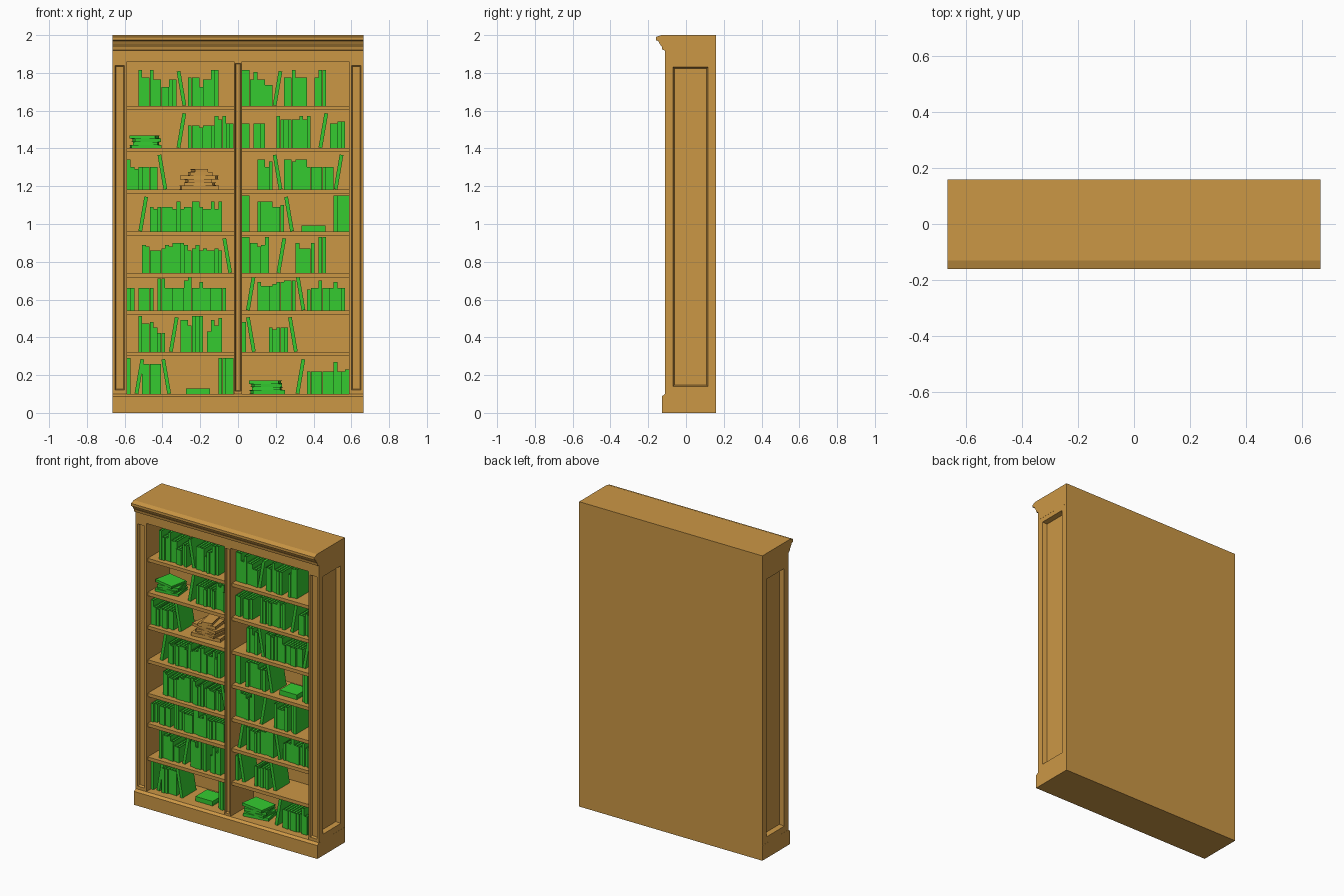
import bpy, bmesh, math, random
from mathutils import Matrix, Vector

random.seed(4)
if "Cube" in bpy.data.objects:
    bpy.data.objects.remove(bpy.data.objects["Cube"])

HALF_W, FRONT, BACK = 0.665, -0.111, 0.158
BAY_W, FLOOR, CEILING = 0.566, 0.1, 1.86
BAYS = {"right": -0.588, "left": 0.022}


def material(name, rgb):
    m = bpy.data.materials.new(name)
    m.use_nodes = True
    m.diffuse_color = (*rgb, 1)
    m.node_tree.nodes["Principled BSDF"].inputs["Base Color"].default_value = (*rgb, 1)
    return m


WOOD = material("oak wood", (0.6, 0.31, 0.06))
GREEN = material("green cover", (0.035, 0.6, 0.03))


def finish(name, bm, mat):
    bmesh.ops.recalc_face_normals(bm, faces=bm.faces)
    mesh = bpy.data.meshes.new(name)
    bm.to_mesh(mesh)
    bm.free()
    mesh.materials.append(mat)
    obj = bpy.data.objects.new(name, mesh)
    bpy.context.collection.objects.link(obj)
    return obj


def add_box(bm, lo, hi, matrix=Matrix()):
    lo, hi = Vector(lo), Vector(hi)
    size = Matrix.Diagonal((hi - lo).to_4d())
    bmesh.ops.create_cube(bm, size=1, matrix=matrix @ Matrix.Translation((lo + hi) / 2) @ size)


def recess(bm, normal, margin, slope, depth, z_low, z_high):
    """Sink a bevelled panel into the face that looks along normal."""
    bm.normal_update()
    face = max(bm.faces, key=lambda f: f.normal.dot(Vector(normal)) * f.calc_area())
    bmesh.ops.inset_individual(bm, faces=[face], thickness=margin)
    for v in face.verts:
        v.co.z = min(max(v.co.z, z_low), z_high)
    bmesh.ops.inset_individual(bm, faces=[face], thickness=slope)
    for v in face.verts:
        v.co -= Vector(normal) * depth


def moulding(name, profile):
    """Extrude a (y, z) profile across the full width."""
    bm = bmesh.new()
    face = bm.faces.new([bm.verts.new((-HALF_W, y, z)) for y, z in profile])
    out = bmesh.ops.extrude_face_region(bm, geom=[face])
    moved = [g for g in out["geom"] if isinstance(g, bmesh.types.BMVert)]
    bmesh.ops.translate(bm, verts=moved, vec=(2 * HALF_W, 0, 0))
    return finish(name, bm, WOOD)


# Plinth and crown
moulding("plinth", [(-0.128, 0), (-0.128, 0.088), (FRONT, FLOOR), (BACK, FLOOR), (BACK, 0)])
moulding("crown", [(BACK, CEILING), (FRONT, CEILING), (FRONT, 1.918), (-0.125, 1.922),
                   (-0.128, 1.938), (-0.138, 1.952), (-0.146, 1.968), (-0.16, 1.973),
                   (-0.16, 1.99), (-0.13, 2), (BACK, 2)])

# Side walls with a panel outside and a flute in front
for name, s in (("left_side", 1), ("right_side", -1)):
    bm = bmesh.new()
    xs = sorted((s * 0.588, s * 0.6645))
    add_box(bm, (xs[0], FRONT, 0.08), (xs[1], BACK, 1.89))
    recess(bm, (s, 0, 0), 0.06, 0.01, 0.03, 0.14, 1.83)
    recess(bm, (0, -1, 0), 0.019, 0.008, 0.015, 0.12, 1.84)
    finish(name, bm, WOOD)

# Centre divider with its flute
bm = bmesh.new()
add_box(bm, (-0.022, FRONT, FLOOR), (0.022, 0.135, CEILING))
recess(bm, (0, -1, 0), 0.01, 0.005, 0.015, 0.115, 1.85)
finish("divider", bm, WOOD)

bm = bmesh.new()
add_box(bm, (-0.6, 0.13, 0.05), (0.6, BACK, 1.9))
finish("back_panel", bm, WOOD)

# Shelves, lowest first
LEVELS = [FLOOR, 0.322, 0.542, 0.74, 0.96, 1.182, 1.402, 1.625]
for i, z in enumerate(LEVELS[1:], 1):
    for side, x in BAYS.items():
        bm = bmesh.new()
        add_box(bm, (x, -0.095, z - 0.022), (x + BAY_W, 0.135, z))
        finish(f"{side}_shelf_{i}", bm, WOOD)


# Books: two boards, a spine and a set-back page block
def add_book(bm, w, d, h, matrix):
    t, lip = min(0.003, w / 5), 0.004
    add_box(bm, (0, 0, 0), (t, d, h), matrix)
    add_box(bm, (w - t, 0, 0), (w, d, h), matrix)
    add_box(bm, (t, 0, 0), (w - t, t, h), matrix)
    add_box(bm, (t, t, lip), (w - t, d - lip, h - lip), matrix)


def place(x, y, z, angle=0):
    return Matrix.Translation((x, y, z)) @ Matrix.Rotation(angle, 4, "Y")


# One letter per upright book (a is shortest), slashes lean, dots are gaps
PITCH, LEAN = 0.0202, 0.17
ROWS = {
    "right": ["j./.ggggg\\..............jjjj",
              "...jffgdaa./..hhejjj.bhei",
              "cc.cccc.hhcccccgiccfcccccc",
              "....fecccdfegggfcdfcdccdc\\",
              ".../..dcddddcgcddggdccgcg",
              "gcbccccc\\",
              "............./..cccbccchfhdd",
              "...jffjeeaaee\\..fffaeejj"],
    "left": ["............../..ccccccchccd",
             "g\\.....dcddd\\",
             "./..fdddeffggg\\..bccgcccfcc",
             "jjggefj../....gdddg.jj",
             "jj..ggggdde\\............jjjj",
             "....ggcf\\..ggfgggccccccc/",
             "dd.ddd...hfffffhfh../..ddee",
             "jjeieebb/..ffjfff..fjj"],
}
for side, rows in ROWS.items():
    for level, row in enumerate(rows):
        bm = bmesh.new()
        z = LEVELS[level]
        for i, c in enumerate(row):
            x = BAYS[side] + i * PITCH
            y = -0.06 + random.uniform(-0.008, 0.008)
            w = PITCH - 0.0005
            if c == "/":
                shift = Matrix.Translation((-w, 0, 0))
                add_book(bm, w, 0.14, 0.185, place(x + w, y, z, LEAN) @ shift)
            elif c == "\\":
                add_book(bm, w, 0.14, 0.185, place(x + 0.032, y, z, -LEAN))
            elif c != ".":
                h = 0.1 + 0.01 * (ord(c) - ord("a"))
                add_book(bm, w, 0.12 + h / 8, h, place(x, y, z))
        finish(f"{side}_books_{level}", bm, GREEN)


# Lying books: (centre x, length, thickness, turn) from the bottom up
def stack(name, level, mat, layers):
    bm = bmesh.new()
    z = LEVELS[level]
    for x, length, thick, turn in layers:
        z += thick
        m = (Matrix.Translation((x, 0.01, z)) @ Matrix.Rotation(turn, 4, "Z")
             @ place(-length / 2, -0.06, 0, math.pi / 2))
        add_book(bm, thick, 0.12, length, m)
    finish(name, bm, mat)


stack("upper_green_stack", 6, GREEN,
      [(-0.49, 0.16, 0.016, 0.1), (-0.485, 0.13, 0.016, -0.1),
       (-0.485, 0.14, 0.018, 0.15), (-0.495, 0.14, 0.016, -0.2)])
stack("wooden_stack", 5, WOOD,
      [(-0.205, 0.2, 0.022, 0.1), (-0.2, 0.15, 0.016, -0.15), (-0.21, 0.13, 0.016, 0.15),
       (-0.205, 0.19, 0.02, -0.15), (-0.2, 0.12, 0.02, 0.1), (-0.205, 0.07, 0.014, 0.2)])
stack("lower_green_stack", 0, GREEN,
      [(0.155, 0.17, 0.02, 0.15), (0.155, 0.15, 0.016, -0.1),
       (0.15, 0.15, 0.018, 0.15), (0.145, 0.16, 0.018, -0.15)])
stack("single_low_book", 0, GREEN, [(-0.212, 0.125, 0.03, 0)])
stack("single_high_book", 4, GREEN, [(0.4, 0.125, 0.032, 0)])
